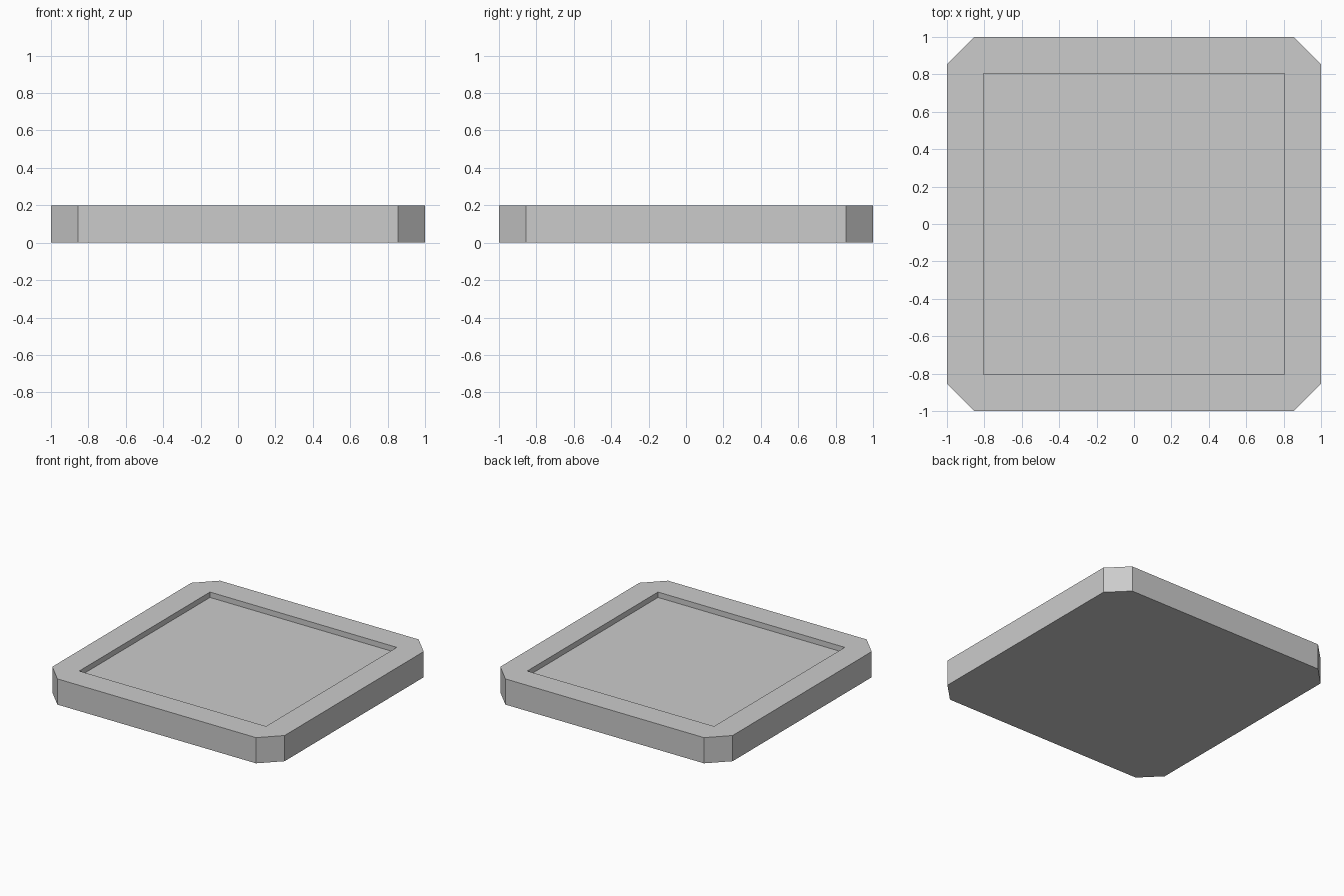
import bpy, bmesh
from mathutils import Vector

if "Cube" in bpy.data.objects:
    bpy.data.objects.remove(bpy.data.objects["Cube"])

HALF, CUT, HEIGHT = 1.0, 0.145, 0.2
INNER, DEPTH = 0.804, 0.042

bm = bmesh.new()

# Square slab standing on the ground
bmesh.ops.create_cube(bm, size=1.0)
bmesh.ops.scale(bm, vec=(2 * HALF, 2 * HALF, HEIGHT), verts=bm.verts)
bmesh.ops.translate(bm, vec=(0, 0, HEIGHT / 2), verts=bm.verts)

# Chamfered vertical corners
corners = [e for e in bm.edges if abs(e.verts[0].co.z - e.verts[1].co.z) > 0.1]
bmesh.ops.bevel(bm, geom=corners, offset=CUT, offset_type='OFFSET',
                segments=1, affect='EDGES')
k = HALF - CUT
for v in bm.verts:
    x, y = v.co.x, v.co.y
    sx, sy = (1 if x > 0 else -1), (1 if y > 0 else -1)
    v.co.x, v.co.y = (sx * HALF, sy * k) if abs(x) > abs(y) else (sx * k, sy * HALF)

# Square shallow recess: rim rebuilt around a sunken floor
top = max(bm.faces, key=lambda f: f.calc_center_median().z)
outer = list(top.verts)
bmesh.ops.delete(bm, geom=[top], context='FACES_ONLY')
signs = [(1, 1), (-1, 1), (-1, -1), (1, -1)]
upper = {s: bm.verts.new((s[0] * INNER, s[1] * INNER, HEIGHT)) for s in signs}
lower = {s: bm.verts.new((s[0] * INNER, s[1] * INNER, HEIGHT - DEPTH)) for s in signs}
sign = lambda v: (1 if v.co.x > 0 else -1, 1 if v.co.y > 0 else -1)
for i, a in enumerate(outer):
    b = outer[(i + 1) % len(outer)]
    sa, sb = sign(a), sign(b)
    if sa == sb:
        bm.faces.new((a, b, upper[sa]))
    else:
        bm.faces.new((a, b, upper[sb], upper[sa]))
        bm.faces.new((upper[sa], upper[sb], lower[sb], lower[sa]))
bm.faces.new([lower[s] for s in signs])
bmesh.ops.recalc_face_normals(bm, faces=bm.faces)

mesh = bpy.data.meshes.new("recessed_tile")
bm.to_mesh(mesh)
bm.free()
bpy.context.collection.objects.link(bpy.data.objects.new("recessed_tile", mesh))
